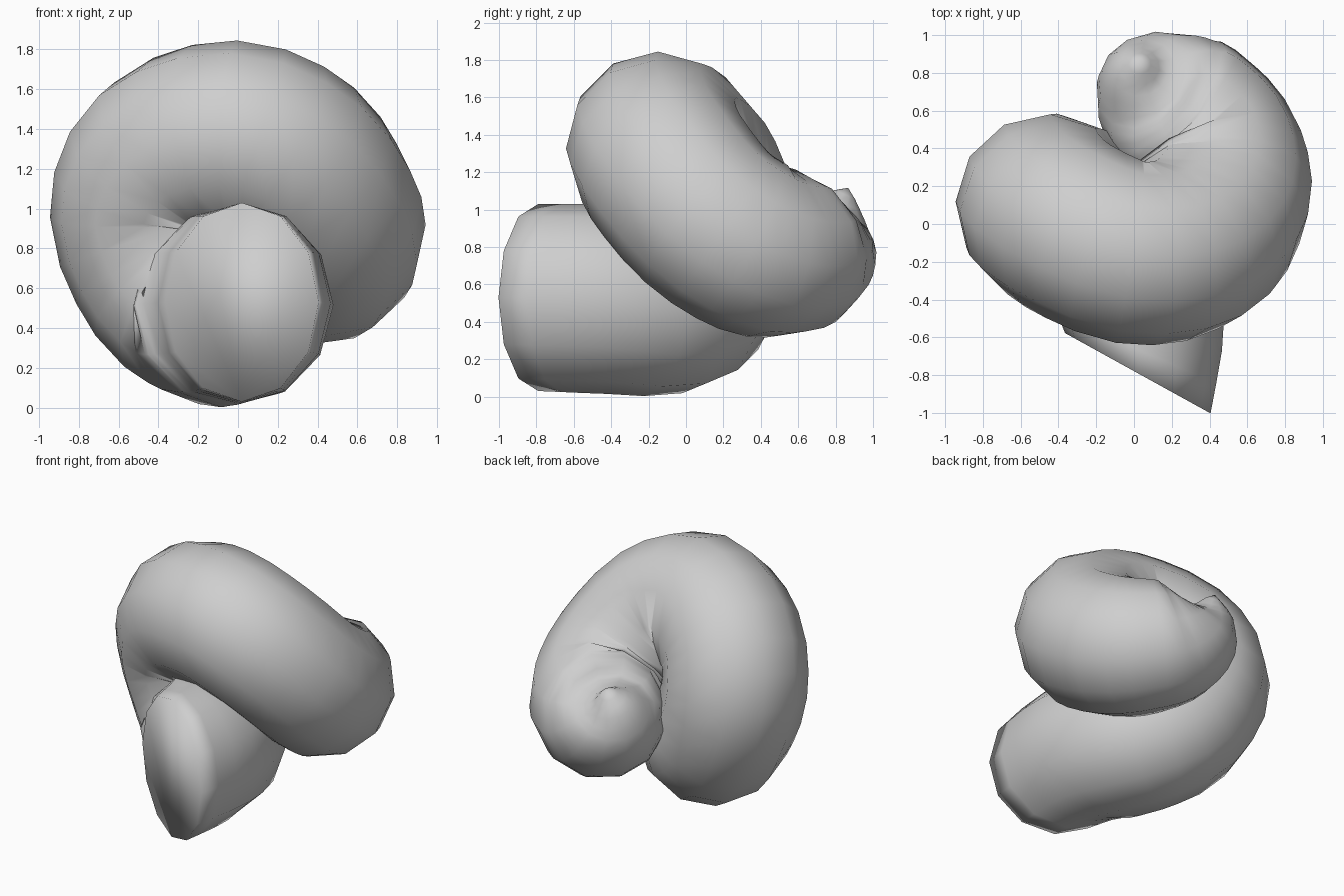
import bpy, bmesh, math
from mathutils import Vector

if "Cube" in bpy.data.objects:
    bpy.data.objects.remove(bpy.data.objects["Cube"])

SIDES = 12
STEPS = 3
SLANT = 5           # rings over which the slanted, narrower front fades out
FRONT_WIDTH = 0.88
# Centre line of the coil, front to tail: x, y, z, tube radius
PATH = [
    (0.02, -0.79, 0.53, 0.50), (0.00, -0.42, 0.52, 0.505), (-0.13, -0.08, 0.49, 0.48),
    (-0.33, 0.07, 0.63, 0.47), (-0.46, 0.10, 0.97, 0.485), (-0.35, -0.01, 1.25, 0.485),
    (-0.02, -0.15, 1.36, 0.485), (0.28, -0.11, 1.23, 0.485), (0.455, 0.11, 0.96, 0.48),
    (0.43, 0.36, 0.80, 0.475), (0.31, 0.54, 0.77, 0.45), (0.18, 0.65, 0.80, 0.41),
    (0.08, 0.74, 0.87, 0.33), (0.03, 0.80, 0.97, 0.20), (0.03, 0.85, 1.08, 0.06),
]
FRONT_AXIS = Vector((0.48, 0.87, 0.0))


def spline(points, steps):
    """Catmull-Rom positions, tangents and radii."""
    p = [Vector(q) for q in points]
    p = [2 * p[0] - p[1]] + p + [2 * p[-1] - p[-2]]
    out = []
    for i in range(1, len(p) - 2):
        a, b, c, d = p[i - 1:i + 3]
        for s in range(steps + (i == len(p) - 3)):
            t = s / steps
            pos = 0.5 * (2 * b + (c - a) * t + (2 * a - 5 * b + 4 * c - d) * t * t
                         + (3 * b - a - 3 * c + d) * t ** 3)
            tan = 0.5 * ((c - a) + 2 * (2 * a - 5 * b + 4 * c - d) * t
                         + 3 * (3 * b - a - 3 * c + d) * t * t)
            out.append((pos.xyz, tan.xyz.normalized(), pos.w))
    return out


# Slant the first rings towards the cut front face
stations = spline(PATH, STEPS)
for i in range(SLANT):
    pos, tan, rad = stations[i]
    stations[i] = (pos, FRONT_AXIS.lerp(tan, i / SLANT).normalized(), rad)

# Sweep a ring along the stations, carrying the frame without twist
bm = bmesh.new()
rings = []
axis, up = stations[0][1], Vector((0, 0, -1))
for i, (pos, tan, rad) in enumerate(stations):
    up = axis.rotation_difference(tan) @ up
    up = (up - tan * up.dot(tan)).normalized()
    axis = tan
    width = FRONT_WIDTH + (1 - FRONT_WIDTH) * min(i / SLANT, 1)
    side = tan.cross(up) * width
    rings.append([bm.verts.new(pos + rad * (math.cos(a) * up + math.sin(a) * side))
                  for a in (2 * math.pi * k / SIDES for k in range(SIDES))])
for r0, r1 in zip(rings, rings[1:]):
    for k in range(SIDES):
        n = (k + 1) % SIDES
        bm.faces.new((r0[k], r0[n], r1[n], r1[k]))

# Front cap fans out from its lowest corner; tail closes with a small nub
front = rings[0]
for k in range(1, SIDES - 1):
    bm.faces.new((front[0], front[k], front[k + 1]))
tip = bm.verts.new(stations[-1][0] + axis * 0.04)
for k in range(SIDES):
    bm.faces.new((rings[-1][k], rings[-1][(k + 1) % SIDES], tip))
bmesh.ops.recalc_face_normals(bm, faces=bm.faces)
for f in bm.faces:
    f.smooth = True

mesh = bpy.data.meshes.new("coiled_tube")
bm.to_mesh(mesh)
bm.free()
tube = bpy.data.objects.new("coiled_tube", mesh)
bpy.context.collection.objects.link(tube)

grey = bpy.data.materials.new("light_grey")
grey.use_nodes = True
colour = (0.62, 0.62, 0.62, 1)
grey.diffuse_color = colour
grey.node_tree.nodes["Principled BSDF"].inputs["Base Color"].default_value = colour
mesh.materials.append(grey)
